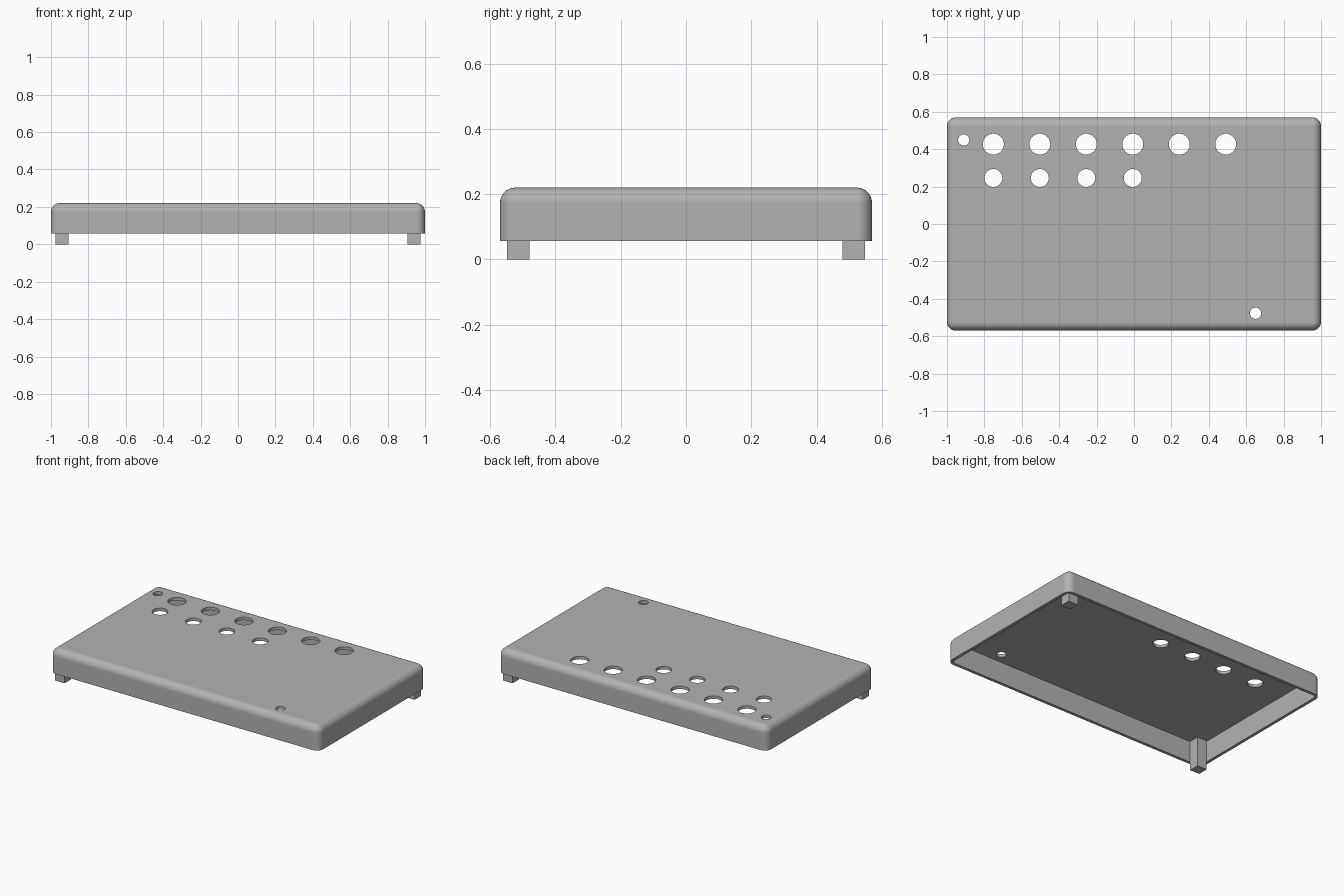
import bpy, bmesh, math
from mathutils import Matrix

if "Cube" in bpy.data.objects:
    bpy.data.objects.remove(bpy.data.objects["Cube"], do_unlink=True)

W, D = 2.0, 1.14          # outer size
RIM, TOP = 0.057, 0.22    # cover bottom and top heights
WALL = 0.02

grey = bpy.data.materials.new("plain_grey")
grey.use_nodes = True
grey.diffuse_color = (0.45, 0.45, 0.45, 1)
grey.node_tree.nodes["Principled BSDF"].inputs["Base Color"].default_value = (0.45, 0.45, 0.45, 1)


def add_box(bm, x0, x1, y0, y1, z0, z1):
    size = Matrix.Diagonal((x1 - x0, y1 - y0, z1 - z0, 1))
    place = Matrix.Translation(((x0 + x1) / 2, (y0 + y1) / 2, (z0 + z1) / 2))
    return bmesh.ops.create_cube(bm, size=1, matrix=place @ size)["verts"]


def make_object(name, bm):
    mesh = bpy.data.meshes.new(name)
    bm.to_mesh(mesh)
    bm.free()
    mesh.materials.append(grey)
    obj = bpy.data.objects.new(name, mesh)
    bpy.context.collection.objects.link(obj)
    return obj


def rounded_box(name, hx, hy, z0, z1, radius, round_top):
    """Box with rounded upright corners and, if asked, a rounded top edge."""
    bm = bmesh.new()
    add_box(bm, -hx, hx, -hy, hy, z0, z1)
    mid = (z0 + z1) / 2
    edges = []
    for e in bm.edges:
        a, b = (v.co.z > mid for v in e.verts)
        if a != b or (round_top and a and b):
            edges.append(e)
    bmesh.ops.bevel(bm, geom=edges, offset=radius, segments=8, profile=0.5, affect='EDGES')
    return make_object(name, bm)


def cut(target, cutter):
    mod = target.modifiers.new("cut", 'BOOLEAN')
    mod.operation = 'DIFFERENCE'
    mod.solver = 'EXACT'
    mod.object = cutter
    bpy.context.view_layer.objects.active = target
    bpy.ops.object.modifier_apply(modifier=mod.name)
    bpy.data.objects.remove(cutter, do_unlink=True)


# Cover shell, open underneath
cover = rounded_box("cover", W / 2, D / 2, RIM, TOP, 0.047, True)
cut(cover, rounded_box("hollow", W / 2 - WALL, D / 2 - WALL, RIM - 0.1, TOP - WALL, 0.022, False))

# Round holes: two control rows and two small screw holes
holes = [(-0.752 + 0.2485 * i, 0.427, 0.056) for i in range(6)]
holes += [(-0.752 + 0.2485 * i, 0.246, 0.048) for i in range(4)]
holes += [(-0.91, 0.449, 0.03), (0.65, -0.477, 0.03)]
bm = bmesh.new()
for x, y, r in holes:
    bmesh.ops.create_cone(bm, cap_ends=True, segments=40, radius1=r, radius2=r, depth=0.1,
                          matrix=Matrix.Translation((x, y, TOP)))
cut(cover, make_object("hole_cutters", bm))

# Smooth rounded edges, crisp flat faces
bpy.ops.object.select_all(action='DESELECT')
cover.select_set(True)
bpy.context.view_layer.objects.active = cover
bpy.ops.object.shade_smooth_by_angle(angle=math.radians(30))
normals = cover.modifiers.new("even_normals", 'WEIGHTED_NORMAL')
normals.keep_sharp = True

# Two square posts in opposite corners, reaching from the ground to the cover's ceiling
for name, s in (("back_post", 1), ("front_post", -1)):
    bm = bmesh.new()
    xs = sorted((s * 0.905, s * 0.977))
    ys = sorted((s * 0.479, s * 0.549))
    add_box(bm, xs[0], xs[1], ys[0], ys[1], 0, TOP - WALL)
    make_object(name, bm)
